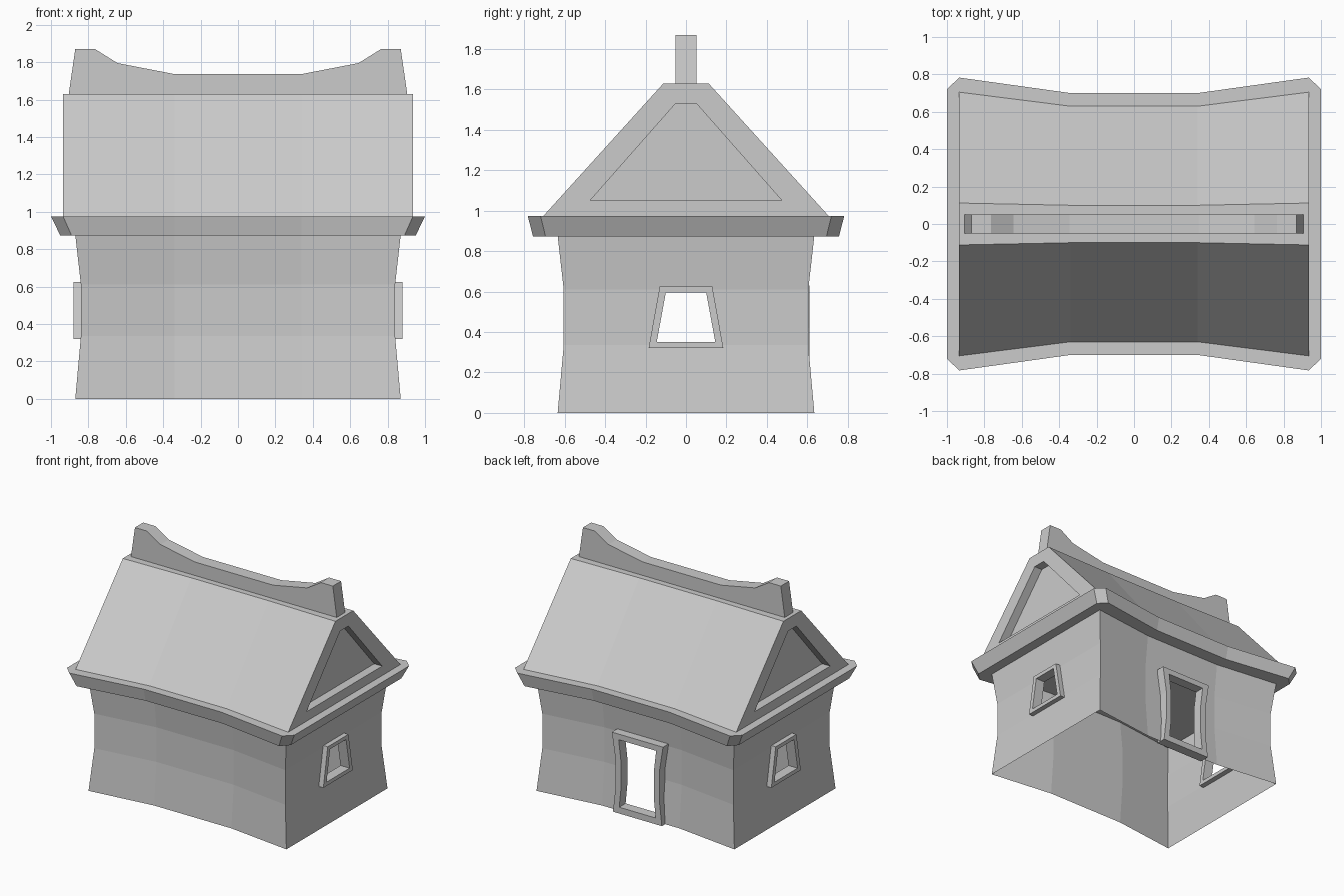
import bpy, bmesh
from mathutils import Vector

if "Cube" in bpy.data.objects:
    bpy.data.objects.remove(bpy.data.objects["Cube"])


def finish(bm, name):
    bmesh.ops.recalc_face_normals(bm, faces=bm.faces[:])
    me = bpy.data.meshes.new(name)
    bm.to_mesh(me)
    bm.free()
    ob = bpy.data.objects.new(name, me)
    bpy.context.collection.objects.link(ob)
    return ob


def loft(rings, caps=False, closed=False):
    """Skin matching closed rings of points; optionally cap the ends or join last to first."""
    bm = bmesh.new()
    vs = [[bm.verts.new(p) for p in r] for r in rings]
    n = len(vs[0])
    pairs = list(zip(vs, vs[1:])) + ([(vs[-1], vs[0])] if closed else [])
    for a, b in pairs:
        for i in range(n):
            j = (i + 1) % n
            bm.faces.new((a[i], a[j], b[j], b[i]))
    if caps:
        bm.faces.new(vs[0])
        bm.faces.new(vs[-1])
    return bm


def plan(quarter, z):
    """Mirror a quarter outline (from +x side round to +y side) into a full ring."""
    q = list(quarter)
    half = q + [(-x, y) for x, y in reversed(q)]
    return [(x, y, z) for x, y in half + [(-x, -y) for x, y in half]]


def mirrored(half):
    return half + [(-u, z) for u, z in reversed(half)]


def cut_hole(bm, side, outline, place):
    """Slice the wall faces on one side along an outline and remove the inside."""
    c = sum((Vector(p) for p in outline), Vector((0, 0))) / len(outline)
    planes = []
    for p, q in zip(outline, outline[1:] + outline[:1]):
        p, q = Vector(p), Vector(q)
        n = Vector((q.y - p.y, p.x - q.x)).normalized()
        if n.dot(c - p) > 0:
            n = -n
        planes.append((p, n))
        faces = [f for f in bm.faces if side(f.calc_center_median())]
        geom = set(faces) | {e for f in faces for e in f.edges} | {v for f in faces for v in f.verts}
        bmesh.ops.bisect_plane(bm, geom=list(geom), dist=1e-5, plane_co=place(*p),
                               plane_no=place(*n) - place(0, 0))
    uv = (lambda m: Vector((m.x, m.z))) if place(1, 0).x == 1 else (lambda m: Vector((m.y, m.z)))
    gone = []
    for f in bm.faces:
        m = f.calc_center_median()
        if side(m) and all(n.dot(uv(m) - p) < 0 for p, n in planes):
            gone.append(f)
    bmesh.ops.delete(bm, geom=gone, context='FACES')


# Frame outlines: (sideways, height)
win_out = mirrored([(0.185, 0.32), (0.13, 0.625)])
win_in = mirrored([(0.145, 0.35), (0.10, 0.595)])
win_cut = mirrored([(0.16, 0.338), (0.11, 0.607)])
door_out = mirrored([(0.215, 0.0), (0.192, 0.2), (0.192, 0.42), (0.225, 0.63)])
door_in = mirrored([(0.16, 0.05), (0.145, 0.2), (0.145, 0.42), (0.165, 0.585)])
door_cut = mirrored([(0.17, 0.03), (0.17, 0.605)])

# Walls: open sheet, pinched at the waist, long sides bowed inwards
walls = loft([plan([(x, y), (0.34, y - 0.066)], z) for x, y, z in
              [(0.87, 0.635, 0), (0.84, 0.605, 0.335), (0.84, 0.605, 0.61), (0.87, 0.635, 0.876)]])
for s in (1, -1):
    cut_hole(walls, lambda m, s=s: m.x * s > 0.8, win_cut, lambda u, z: Vector((0, u, z)))
cut_hole(walls, lambda m: m.y > 0.5 and abs(m.x) < 0.34, door_cut, lambda u, z: Vector((u, 0, z)))
finish(walls, "walls")

# Window frames on both ends
for s, side in ((1, "right"), (-1, "left")):
    finish(loft([[(s * d, u, z) for u, z in o] for o, d in
                 [(win_out, 0.80), (win_out, 0.88), (win_in, 0.88), (win_in, 0.80)]],
                closed=True), side + "_window_frame")

# Door frame on the back
finish(loft([[(u, d, z) for u, z in o] for o, d in
             [(door_out, 0.53), (door_out, 0.61), (door_in, 0.61), (door_in, 0.53)]],
            closed=True), "door_frame")

# Eaves slab with chamfered corners
finish(loft([plan([(0.95, 0.695), (0.89, 0.757), (0.34, 0.675)], 0.873),
             plan([(1.0, 0.72), (0.935, 0.783), (0.34, 0.70)], 0.975)], caps=True), "eaves")


# Roof with recessed gables
def section(x, yb, yt, zb=0.975, zt=1.63):
    return [(x, y, z) for y, z in mirrored([(yb, zb), (yt, zt)])]


end = [section(0.935, 0.705, 0.112), section(0.935, 0.475, 0.052, 1.05, 1.53),
       section(0.865, 0.475, 0.052, 1.05, 1.53)]
right = [section(0.34, 0.63, 0.10)] + end
left = [[(-x, y, z) for x, y, z in r] for r in reversed(right)]
finish(loft(left + right, caps=True), "roof")

# Ridge beam with raised ends
ridge = mirrored([(0.905, 1.63), (0.87, 1.87), (0.765, 1.87), (0.645, 1.795), (0.345, 1.737)])
finish(loft([[(x, y, z) for x, z in ridge] for y in (-0.052, 0.052)], caps=True), "ridge")
